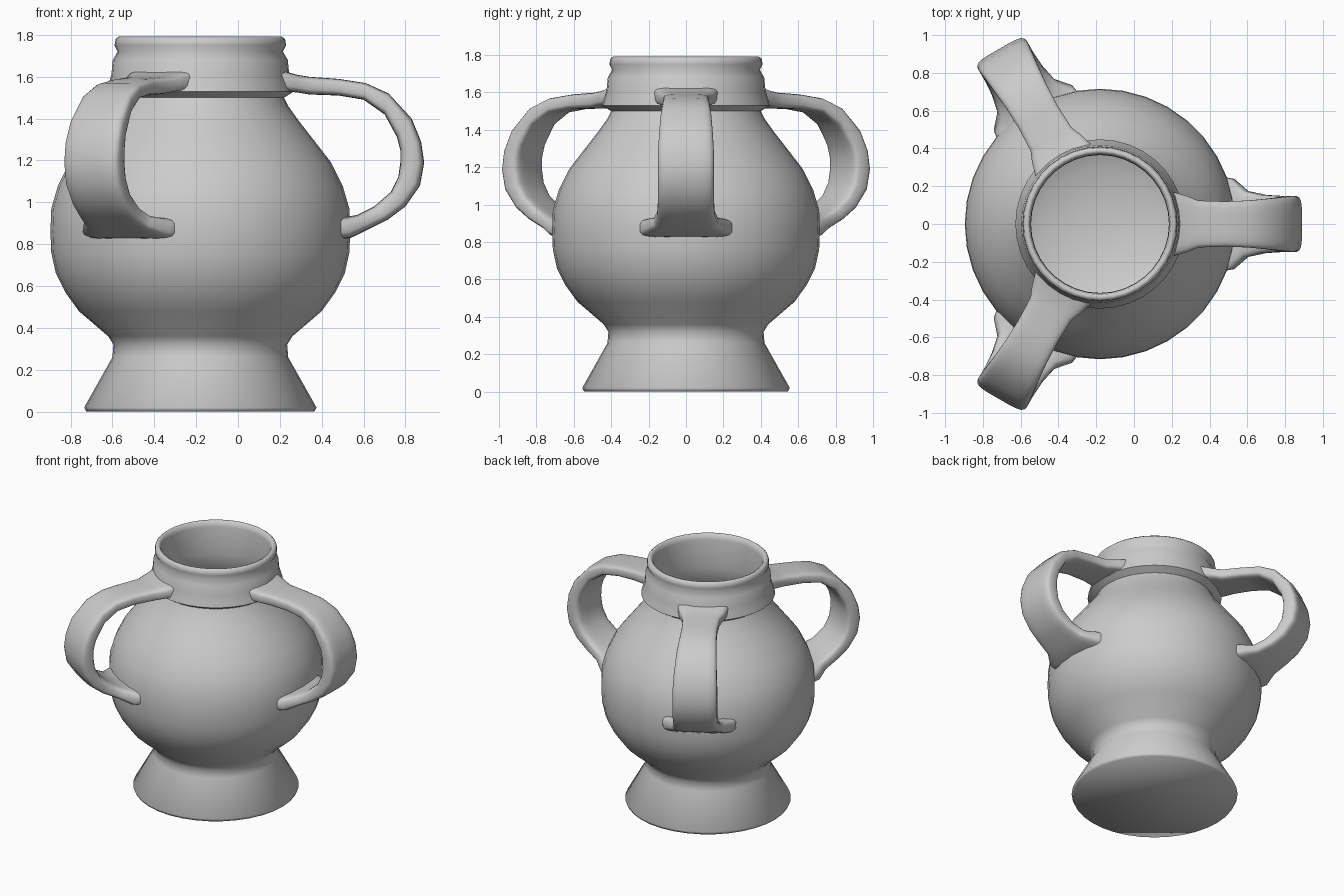
import bpy
import bmesh
import math
from mathutils import Matrix, Vector

default_cube = bpy.data.objects.get("Cube")
if default_cube:
    bpy.data.objects.remove(default_cube, do_unlink=True)

AXIS = Vector((-0.18, 0, 0))  # turning axis of the vessel

clay = bpy.data.materials.new("grey clay")
clay.use_nodes = True
clay.diffuse_color = (0.6, 0.6, 0.6, 1)
clay.node_tree.nodes["Principled BSDF"].inputs["Base Color"].default_value = clay.diffuse_color


def finish(name, bm, sharp_angle):
    """Turn a bmesh into a smooth-shaded clay object."""
    bmesh.ops.recalc_face_normals(bm, faces=bm.faces)
    mesh = bpy.data.meshes.new(name)
    bm.to_mesh(mesh)
    bm.free()
    mesh.materials.append(clay)
    obj = bpy.data.objects.new(name, mesh)
    bpy.context.collection.objects.link(obj)
    bpy.ops.object.select_all(action="DESELECT")
    obj.select_set(True)
    bpy.context.view_layer.objects.active = obj
    bpy.ops.object.shade_smooth_by_angle(angle=math.radians(sharp_angle))
    return obj


def skin(bm, rings):
    """Bridge successive closed rings of points and cap both ends."""
    loops = [[bm.verts.new(p) for p in ring] for ring in rings]
    for a, b in zip(loops, loops[1:]):
        for i in range(len(a)):
            j = (i + 1) % len(a)
            bm.faces.new((a[i], a[j], b[j], b[i]))
    bm.faces.new(loops[0])
    bm.faces.new(loops[-1])


def circle(radius, z, sides=36):
    steps = [math.tau * i / sides for i in range(sides)]
    return [AXIS + Vector((radius * math.cos(t), radius * math.sin(t), z)) for t in steps]


# Vessel: foot, belly, collar, neck and lip outside, then the hollow inside
outside = [
    (0.545, 0), (0.555, 0.02), (0.42, 0.26), (0.415, 0.32), (0.44, 0.36),
    (0.58, 0.48), (0.645, 0.57), (0.69, 0.66), (0.712, 0.76), (0.716, 0.86),
    (0.712, 0.97), (0.68, 1.08), (0.625, 1.19), (0.54, 1.3), (0.47, 1.39),
    (0.42, 1.46), (0.4, 1.5), (0.448, 1.53), (0.44, 1.56), (0.425, 1.61),
    (0.418, 1.68), (0.395, 1.72), (0.41, 1.75), (0.405, 1.78), (0.39, 1.792),
]
inside = [
    (0.375, 1.785), (0.367, 1.75), (0.365, 1.55), (0.38, 1.45), (0.5, 1.26),
    (0.62, 1.06), (0.65, 0.86), (0.62, 0.66), (0.5, 0.5), (0.3, 0.41), (0.1, 0.38),
]
bm = bmesh.new()
skin(bm, [circle(r, z) for r, z in outside + inside])
finish("vessel", bm, 65)

# Handle stations: outer radius and height, inner radius and height, half width
stations = [
    (0.39, 1.63, 0.39, 1.53, 0.17), (0.46, 1.61, 0.46, 1.525, 0.15),
    (0.52, 1.6, 0.52, 1.515, 0.125), (0.66, 1.59, 0.66, 1.51, 0.12),
    (0.79, 1.57, 0.78, 1.49, 0.125), (0.9, 1.52, 0.88, 1.42, 0.135),
    (1.01, 1.4, 0.94, 1.31, 0.145), (1.055, 1.29, 0.955, 1.25, 0.15),
    (1.07, 1.19, 0.955, 1.19, 0.15), (1.05, 1.08, 0.945, 1.12, 0.15),
    (0.98, 0.98, 0.91, 1.05, 0.15), (0.9, 0.92, 0.83, 0.98, 0.155),
    (0.8, 0.87, 0.75, 0.94, 0.175), (0.72, 0.83, 0.69, 0.93, 0.24),
    (0.655, 0.82, 0.655, 0.93, 0.25),
]


def rounded(value):
    return math.copysign(abs(value) ** 0.45, value)


def strap_section(ro, zo, ri, zi, half, sides=20):
    """Rounded rectangle spanning the strap's outer and inner lines."""
    outer, inner = Vector((ro, 0, zo)), Vector((ri, 0, zi))
    middle, depth = (outer + inner) / 2, (outer - inner) / 2
    ring = []
    for i in range(sides):
        t = math.tau * (i + 0.5) / sides
        ring.append(middle + depth * rounded(math.sin(t))
                    + Vector((0, half * rounded(math.cos(t)), 0)))
    return ring


# Three strap handles spaced evenly around the vessel
for name, degrees in (("left_handle", 0), ("back_handle", 120), ("front_handle", 240)):
    turn = Matrix.Translation(AXIS) @ Matrix.Rotation(math.radians(degrees), 4, "Z")
    bm = bmesh.new()
    skin(bm, [[turn @ p for p in strap_section(*s)] for s in stations])
    finish(name, bm, 60)
